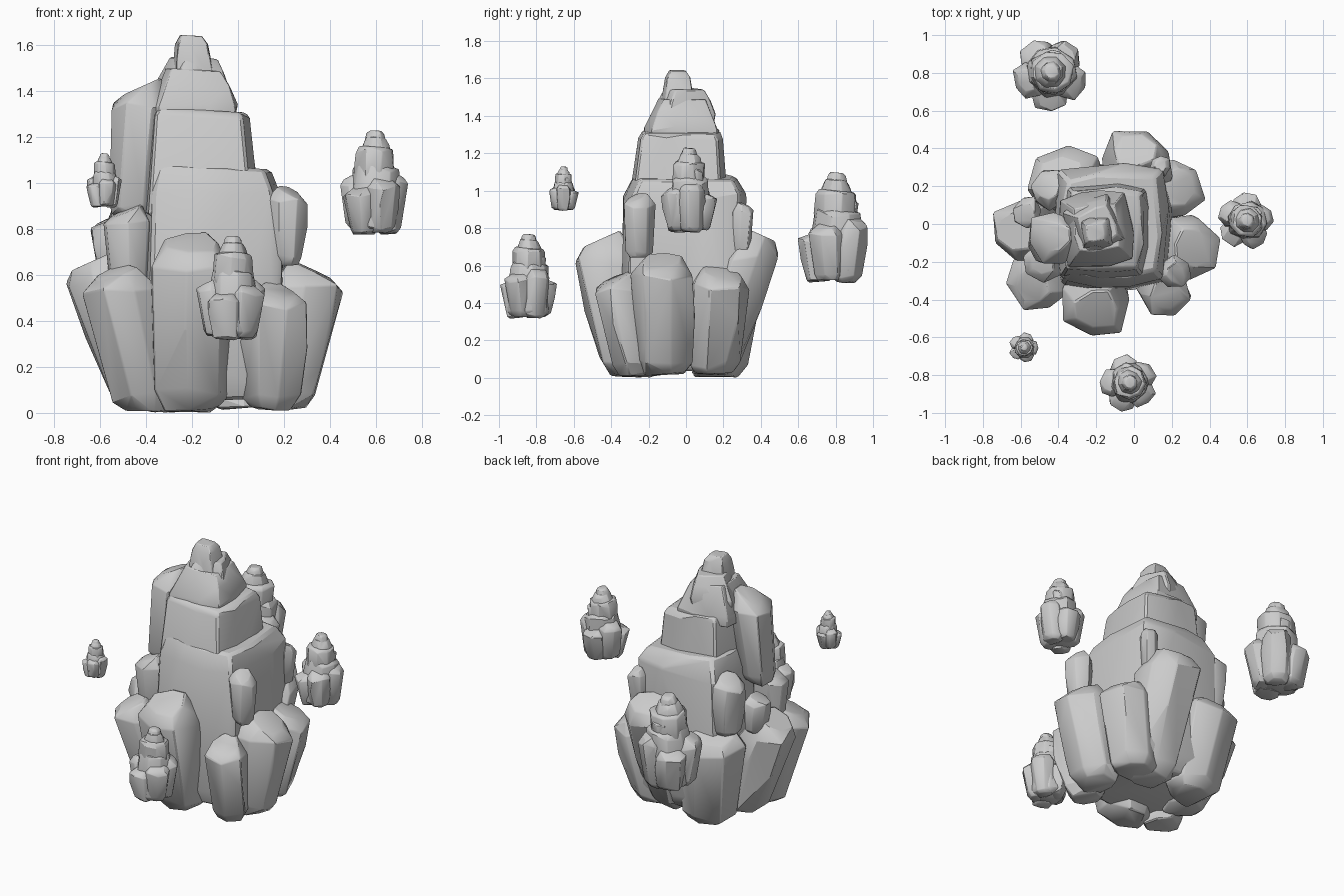
import bpy, bmesh, math, random
from mathutils import Vector

if "Cube" in bpy.data.objects:
    bpy.data.objects.remove(bpy.data.objects["Cube"])

random.seed(11)
# (height fraction, width factor) profiles
BOULDER = [(0, .64), (.1, .86), (.5, 1.0), (.8, 1.03), (1, .6)]
BLOCK = [(0, .93), (.3, 1.0), (.85, .97), (1, .84)]
BASE = [(0, .85), (.12, 1.0), (.6, 1.02), (.88, .95), (1, .8)]
CRAG = [(0, .98), (.3, 1.0), (.65, .82), (1, .62)]
TIP = [(0, 1.1), (.45, 1.0), (.8, .82), (1, .55)]


def rock(target, base, top, w, d, ang, profile=BOULDER, n=7, power=3.6, slope=.9, jit=.09, off=None):
    """Faceted stone: convex hull of jittered rings; d lies along ang, w across it."""
    bm = bmesh.new()
    base, top = Vector(base), Vector(top)
    out = Vector((math.cos(ang), math.sin(ang), 0))
    side = Vector((-out.y, out.x, 0))
    off = random.uniform(.1, .9) if off is None else off
    for t, s in profile:
        for i in range(n):
            a = 2 * math.pi * (i + off + random.uniform(-jit, jit)) / n
            c, q = math.cos(a), math.sin(a)
            r = (abs(c) ** power + abs(q) ** power) ** (-1 / power)
            r *= s * (1 + random.uniform(-jit, jit))
            p = base.lerp(top, t) + out * (c * r * d) + side * (q * r * w)
            if t == 1:      # top slopes down towards the outside
                p.z -= slope * d * s * (c * r / s + 1) * .5
            elif t > 0:
                p.z += random.uniform(-jit, jit) * w * 2
            else:
                p.z += random.uniform(0, jit) * w * 2
            bm.verts.new(p)
    hull = bmesh.ops.convex_hull(bm, input=bm.verts[:])
    junk = {g for g in hull["geom_interior"] + hull["geom_unused"] if isinstance(g, bmesh.types.BMVert)}
    bmesh.ops.delete(bm, geom=list(junk), context='VERTS')
    bmesh.ops.dissolve_limit(bm, angle_limit=math.radians(9), verts=bm.verts[:], edges=bm.edges[:])
    sharp = [e for e in bm.edges if len(e.link_faces) == 2 and e.calc_face_angle(0) > math.radians(32)]
    bmesh.ops.bevel(bm, geom=sharp, offset=min(w, d) * .05, segments=1, affect='EDGES', clamp_overlap=True)
    bmesh.ops.recalc_face_normals(bm, faces=bm.faces[:])
    tmp = bpy.data.meshes.new("tmp")
    bm.to_mesh(tmp)
    bm.free()
    target.from_mesh(tmp)
    bpy.data.meshes.remove(tmp)


def finish(bm, name):
    me = bpy.data.meshes.new(name)
    bm.to_mesh(me)
    bm.free()
    me.shade_smooth()
    me.set_sharp_from_angle(angle=math.radians(27))
    ob = bpy.data.objects.new(name, me)
    bpy.context.collection.objects.link(ob)


def single(name, *args, **kw):
    bm = bmesh.new()
    rock(bm, *args, **kw)
    finish(bm, name)


# Stepped central spire: base, top, half y, half x, turn, profile
TIERS = [
    ((-.11, -.03, .05), (-.12, -.005, 1.09), .335, .315, .03, BASE),
    ((-.15, -.045, .85), (-.16, -.03, 1.33), .23, .21, -.04, [(0, 1.18), (.45, .98), (.9, 1.0), (1, .9)]),
    ((-.2, -.03, 1.26), (-.2, -.02, 1.5), .195, .19, .12, CRAG),
    ((-.21, -.02, 1.34), (-.19, -.01, 1.55), .15, .14, .4, CRAG),
    ((-.195, -.045, 1.44), (-.205, -.045, 1.645), .08, .085, .1, TIP),
]
for i, (b, t, w, d, a, prof) in enumerate(TIERS):
    single(f"spire_tier_{i + 1}", b, t, w, d, a, prof, n=12, power=7, slope=.12, jit=.035, off=.5)

# Leaning boulders round the foot: base, top, half width, half depth, direction
FOOT = [
    ((-.2, -.29, .0), (-.2, -.45, .79), .185, .17, -90),
    ((.14, -.27, .01), (.17, -.37, .57), .13, .135, -65),
    ((.19, -.11, .01), (.31, -.125, .67), .165, .155, -5),
    ((.12, .14, .01), (.22, .19, .61), .155, .16, 25),
    ((.01, .13, .01), (.01, .39, .81), .185, .15, 90),
    ((-.3, .16, .0), (-.39, .26, .66), .19, .16, 110),
    ((-.4, -.03, .03), (-.62, -.04, .71), .165, .16, 180),
    ((-.4, -.23, .0), (-.54, -.32, .65), .15, .14, 215),
]
for i, (b, t, w, d, a) in enumerate(FOOT):
    single(f"foot_boulder_{i + 1}", b, t, w, d, math.radians(a))

# Smaller stones clinging to the spire
CLING = [
    ((.21, -.25, .64), (.22, -.26, .99), .075, .08, -40),
    ((.13, .3, .66), (.14, .31, .94), .05, .05, 70),
    ((-.47, -.2, .5), (-.48, -.2, .91), .1, .1, 200),
    ((-.55, .06, .6), (-.57, .06, .85), .08, .07, 180),
    ((-.43, .19, .6), (-.45, .19, 1.0), .1, .09, 150),
    ((-.46, -.1, .85), (-.41, -.07, 1.46), .125, .13, 180),
]
for i, (b, t, w, d, a) in enumerate(CLING):
    single(f"clinging_stone_{i + 1}", b, t, w, d, math.radians(a))


def floater(name, x, y, z, h, turn):
    """Small floating outcrop of height h: stepped core in a ring of boulders."""
    bm = bmesh.new()

    def at(r, a, k):
        return (x + r * h * math.cos(a), y + r * h * math.sin(a), z + k * h)
    for z0, z1, r, prof in [(.03, .68, .215, BASE), (.5, .85, .18, BLOCK),
                            (.72, .94, .145, CRAG), (.82, 1.0, .095, TIP)]:
        rock(bm, at(.01, turn, z0), at(.02, turn, z1), r * h, r * h, turn + z0, prof,
             n=8, power=5, slope=.2, jit=.08, off=.5)
    for i, k in enumerate((.62, .5, .6, .48, .56)):
        a = turn + i * math.tau / 5
        rock(bm, at(.14, a, .01 + .02 * (i % 3)), at(.21, a, k), .15 * h, .125 * h, a)
    # upper side stone
    rock(bm, at(.13, turn + .5, .5), at(.14, turn + .5, .78), .08 * h, .07 * h, turn + .5)
    finish(bm, name)


floater("floating_rock_right", .59, .015, .77, .46, .2)
floater("floating_rock_front", -.03, -.845, .31, .46, .6)
floater("floating_rock_back", -.445, .795, .5, .6, .9)
floater("floating_rock_left", -.585, -.655, .89, .24, 0)
